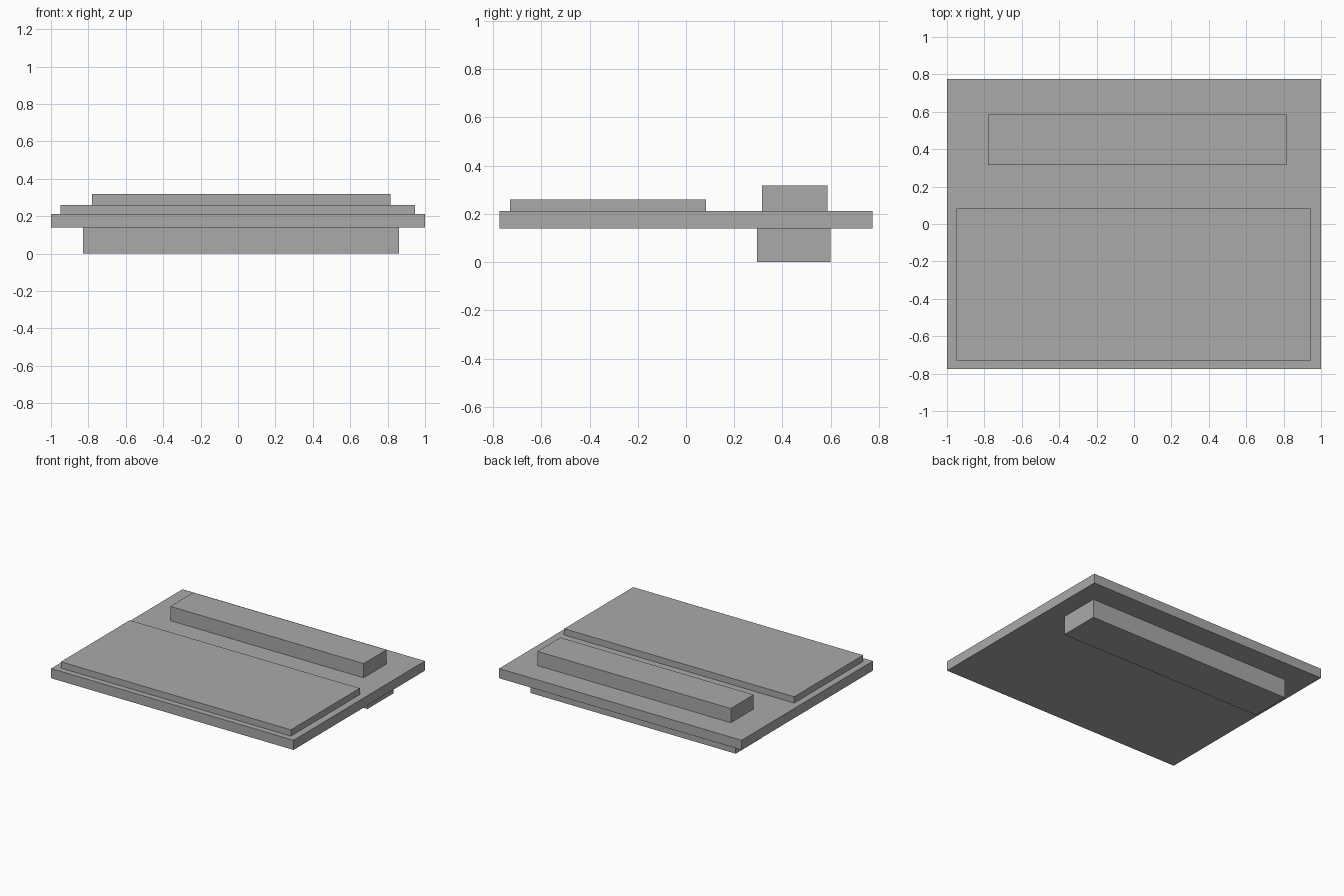
import bpy
import bmesh
from mathutils import Vector

default_cube = bpy.data.objects.get("Cube")
if default_cube:
    bpy.data.objects.remove(default_cube, do_unlink=True)

# Single flat grey
grey = bpy.data.materials.new("plain_grey")
grey.use_nodes = True
colour = (0.4, 0.4, 0.4, 1.0)
grey.diffuse_color = colour
grey.node_tree.nodes["Principled BSDF"].inputs["Base Color"].default_value = colour


def box(name, x_range, y_range, z_range):
    """Sharp-edged box spanning the given ranges."""
    low, high = (Vector(corner) for corner in zip(x_range, y_range, z_range))
    mesh = bpy.data.meshes.new(name)
    bm = bmesh.new()
    bmesh.ops.create_cube(bm, size=1)
    bmesh.ops.scale(bm, vec=high - low, verts=bm.verts)
    bm.to_mesh(mesh)
    bm.free()
    mesh.materials.append(grey)
    obj = bpy.data.objects.new(name, mesh)
    obj.location = (low + high) / 2
    bpy.context.collection.objects.link(obj)
    return obj


base_bottom, base_top = 0.14, 0.212

# Wide flat slab
box("base_plate", (-1, 1), (-0.774, 0.774), (base_bottom, base_top))

# Shallow raised panel over the front half
box("front_panel", (-0.95, 0.947), (-0.73, 0.082), (base_top, 0.259))

# Long bar on top near the back
box("rear_bar", (-0.78, 0.815), (0.316, 0.586), (base_top, 0.318))

# Foot below the rear bar that tilts the slab
box("rear_foot", (-0.83, 0.862), (0.294, 0.6), (0, base_bottom))
